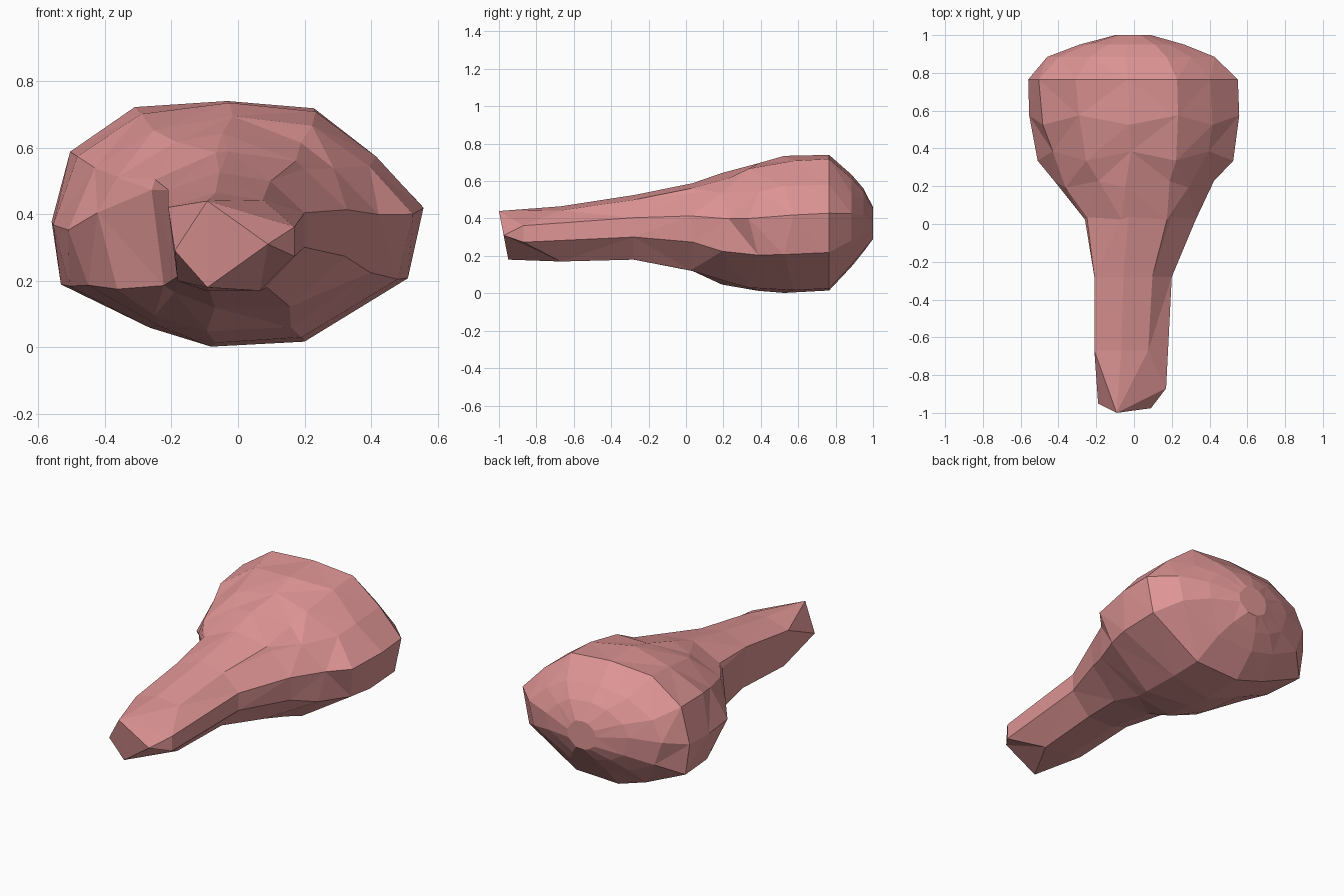
import bpy, bmesh

if "Cube" in bpy.data.objects:
    bpy.data.objects.remove(bpy.data.objects["Cube"])

# Cross-sections as (u, v) in -1..1; repeated points merge, so the tip has 4 corners and the stem 7
BODY = [(1, .14), (.74, .56), (.42, .94), (-.05, 1), (-.55, .95), (-.9, .58),
        (-1, .0), (-.95, -.52), (-.48, -.84), (-.15, -1), (.36, -.97), (.92, -.44)]
STEM = [(1, .3), (.5, .85), (.5, .85), (-.25, 1), (-.25, 1), (-1, .7),
        (-1, .7), (-.85, -.8), (-.85, -.8), (-.4, -1), (.45, -1), (1, -.3)]
TIP = [(1, 0)] + [(-.3, 1)] * 4 + [(-1, -.15)] * 3 + [(-.3, -1)] * 2 + [(1, 0)] * 2

# Stations along the drumstick: y, left, right, bottom, top, blend stem -> body, rounding
STATIONS = [
    (-.67, -.21, .17, .17, .465, 0, 0),
    (-.28, -.21, .20, .18, .525, 0, 0),
    (.03, -.27, .33, .115, .59, .25, .3),
    (.21, -.43, .43, .04, .645, .7, .9),
    (.36, -.51, .53, .01, .695, 1, .9),
    (.55, -.555, .56, .0, .735, 1, .5),
    (.765, -.56, .55, .015, .74, 1, 0),
    (.885, -.46, .43, .14, .635, .9, .7),
    (.95, -.29, .27, .22, .56, .8, .9),
    (1.00, -.10, .09, .29, .46, .8, .5),
]


def place(p, xl, xr, zb, zt):
    return (xl + xr + p[0] * (xr - xl)) / 2, (zb + zt + p[1] * (zt - zb)) / 2


bm = bmesh.new()

# Slanted four-cornered tip
tip = []
for u, v in TIP:
    x, z = place((u, v), -.19, .09, .18, .44)
    tip.append(bm.verts.new((x, -.975 - .025 * v + .02 * (u < -.9), z)))
rings = [tip]

# Stem and body
for s, (y, xl, xr, zb, zt, k, r) in enumerate(STATIONS):
    ring = []
    for i, (b, p) in enumerate(zip(BODY, STEM)):
        u = p[0] + (b[0] - p[0]) * k
        v = p[1] + (b[1] - p[1]) * k
        # pull corners in towards an ellipse
        f = 1 + r * (1 / max(1, (u * u + v * v) ** .5) - 1)
        x, z = place((u * f, v * f), xl, xr, zb, zt)
        # stagger the body points to get hand-cut facets
        dy = (.025 if (i + s) % 2 else -.025) * k if s < 6 else 0
        if s == 0 and i in (0, 11):
            dy = -.2
        ring.append(bm.verts.new((x, y + dy, z)))
    rings.append(ring)

# Skin between stations, then close both ends
n = len(BODY)
for a, b in zip(rings, rings[1:]):
    for i in range(n):
        j = (i + 1) % n
        bm.faces.new((a[i], a[j], b[j], b[i]))
bm.faces.new(rings[0])
bm.faces.new(rings[-1])
bmesh.ops.remove_doubles(bm, verts=bm.verts[:], dist=.001)
bmesh.ops.triangulate(bm, faces=bm.faces[:], quad_method='SHORT_EDGE')
bmesh.ops.recalc_face_normals(bm, faces=bm.faces[:])

mesh = bpy.data.meshes.new("drumstick")
bm.to_mesh(mesh)
bm.free()
drumstick = bpy.data.objects.new("drumstick", mesh)
bpy.context.collection.objects.link(drumstick)

# Pink meat colour
meat = bpy.data.materials.new("meat")
meat.diffuse_color = (.74, .3, .3, 1)
meat.use_nodes = True
meat.node_tree.nodes["Principled BSDF"].inputs["Base Color"].default_value = meat.diffuse_color
mesh.materials.append(meat)
